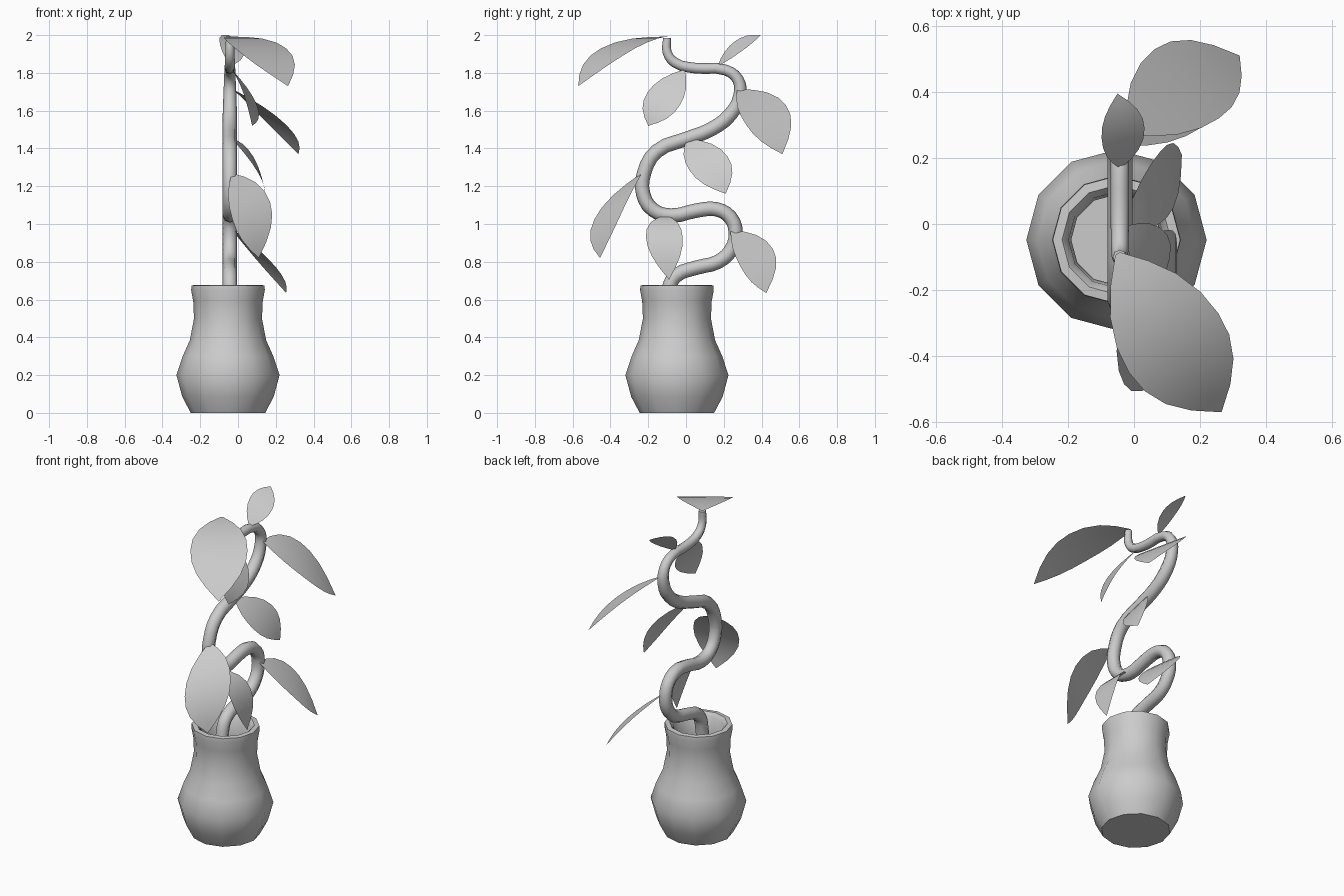
import bpy, bmesh, math
from mathutils import Vector

if "Cube" in bpy.data.objects:
    bpy.data.objects.remove(bpy.data.objects["Cube"])


def finish(obj, angle=45):
    bpy.ops.object.select_all(action='DESELECT')
    obj.select_set(True)
    bpy.context.view_layer.objects.active = obj
    bpy.ops.object.shade_smooth_by_angle(angle=math.radians(angle))


def mesh_object(name, bm):
    me = bpy.data.meshes.new(name)
    bm.to_mesh(me)
    bm.free()
    obj = bpy.data.objects.new(name, me)
    bpy.context.collection.objects.link(obj)
    return obj


# Pot: hollow 12-sided lathe, outside then inside
profile = [(0, 0), (0.197, 0), (0.242, 0.085), (0.273, 0.2), (0.24, 0.3), (0.202, 0.385),
           (0.18, 0.5), (0.184, 0.59), (0.195, 0.65), (0.193, 0.675), (0.165, 0.678),
           (0.145, 0.655), (0.137, 0.5), (0.16, 0.375), (0.225, 0.2), (0.16, 0.05), (0, 0.05)]
bm = bmesh.new()
vs = [bm.verts.new((r, 0, z)) for r, z in profile]
es = [bm.edges.new(p) for p in zip(vs, vs[1:])]
bmesh.ops.spin(bm, geom=vs + es, cent=(0, 0, 0), axis=(0, 0, 1),
               angle=math.tau, steps=12, use_duplicate=False)
bmesh.ops.remove_doubles(bm, verts=bm.verts, dist=0.0005)
bmesh.ops.recalc_face_normals(bm, faces=bm.faces)
pot = mesh_object("pot", bm)
pot.location = (-0.053, -0.048, 0)
finish(pot)

# Stem: winding tapered tube in the y-z plane, (y, z) points
path = [(-0.1, 0.05), (-0.1, 0.4), (-0.09, 0.66), (-0.055, 0.725), (0.06, 0.77), (0.17, 0.8),
        (0.24, 0.865), (0.263, 0.95), (0.235, 1.035), (0.16, 1.078), (0.06, 1.072),
        (-0.08, 1.045), (-0.175, 1.075), (-0.227, 1.16), (-0.222, 1.27), (-0.155, 1.385),
        (0, 1.45), (0.13, 1.5), (0.235, 1.58), (0.285, 1.68), (0.275, 1.765), (0.21, 1.815),
        (0.05, 1.825), (-0.06, 1.855), (-0.1, 1.91), (-0.1, 1.985)]
cu = bpy.data.curves.new("stem", 'CURVE')
cu.dimensions = '3D'
cu.bevel_depth = 0.038
cu.bevel_resolution = 2
cu.resolution_u = 3
cu.use_fill_caps = True
sp = cu.splines.new('BEZIER')
sp.bezier_points.add(len(path) - 1)
for i, (bp, (y, z)) in enumerate(zip(sp.bezier_points, path)):
    bp.co = (-0.043, y, z)
    bp.handle_left_type = bp.handle_right_type = 'AUTO'
    bp.radius = 1.0 if z < 1.6 else 1.0 - 0.45 * (z - 1.6) / 0.39
stem = bpy.data.objects.new("stem", cu)
bpy.context.collection.objects.link(stem)
for s in cu.splines:
    s.use_smooth = True

# Leaves: base, middle, tip, half-width vector
leaves = [
    ((-0.05, -0.09, 1.992), (0.12, -0.36, 1.93), (0.265, -0.57, 1.73), (0.135, 0.09, 0)),
    ((-0.04, 0.17, 1.84), (-0.033, 0.275, 1.94), (-0.05, 0.395, 2.0), (0.065, 0.015, -0.028)),
    ((-0.03, -0.01, 1.815), (0.065, -0.12, 1.66), (0.075, -0.2, 1.52), (0.037, 0.085, -0.035)),
    ((-0.02, 0.275, 1.71), (0.16, 0.425, 1.575), (0.32, 0.51, 1.37), (0.097, -0.105, -0.052)),
    ((-0.03, 0.01, 1.45), (0.09, 0.12, 1.32), (0.145, 0.21, 1.16), (0.01, -0.1, -0.038)),
    ((-0.03, -0.24, 1.265), (0.07, -0.4, 1.07), (0.11, -0.455, 0.82), (0.1, 0.085, 0.045)),
    ((-0.03, -0.11, 1.045), (0.1, -0.115, 0.93), (0.127, -0.09, 0.705), (0, 0.097, 0)),
    ((-0.02, 0.24, 0.965), (0.125, 0.375, 0.82), (0.255, 0.425, 0.635), (0.075, -0.085, -0.048)),
]
# Outline: position along the leaf, relative half width
outline = [(0, 0.05), (0.1, 0.42), (0.22, 0.74), (0.36, 0.94), (0.5, 1.0),
           (0.63, 0.95), (0.76, 0.76), (0.88, 0.44)]
for n, leaf in enumerate(leaves):
    b, m, t, w = (Vector(v) for v in leaf)
    c = 2 * m - (b + t) / 2
    bm = bmesh.new()
    rows = []
    for u, k in outline:
        p = b * (1 - u) ** 2 + c * 2 * u * (1 - u) + t * u * u
        rows.append([bm.verts.new(p + w * k * s) for s in (-1, 0, 1)])
    for r0, r1 in zip(rows, rows[1:]):
        for i in (0, 1):
            bm.faces.new((r0[i], r0[i + 1], r1[i + 1], r1[i]))
    tip = bm.verts.new(t)
    for i in (0, 1):
        bm.faces.new((rows[-1][i], rows[-1][i + 1], tip))
    bmesh.ops.recalc_face_normals(bm, faces=bm.faces)
    bm.normal_update()
    if sum(f.normal.z for f in bm.faces) < 0:
        bmesh.ops.reverse_faces(bm, faces=bm.faces)
    finish(mesh_object(f"leaf_{n + 1}", bm))
